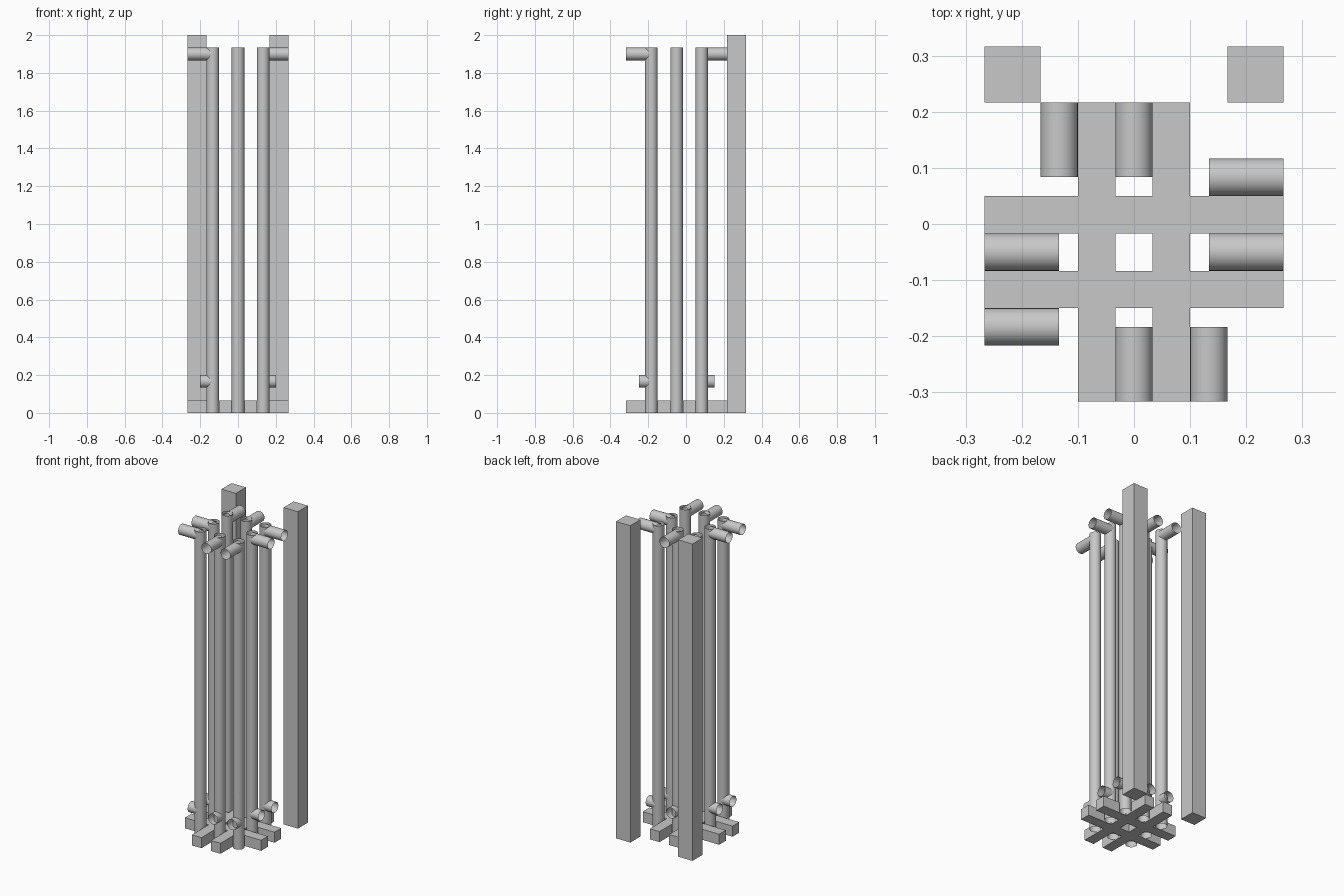
import bpy, bmesh
from mathutils import Vector

if "Cube" in bpy.data.objects:
    bpy.data.objects.remove(bpy.data.objects["Cube"])

U = 1 / 30            # base module: tube radius and half bar width
CY = -1.5 * U         # the tube cluster sits forward of the two posts

grey = bpy.data.materials.new("plain grey")
grey.diffuse_color = (0.58, 0.58, 0.58, 1)
grey.use_nodes = True
grey.node_tree.nodes["Principled BSDF"].inputs["Base Color"].default_value = grey.diffuse_color


def make(name, bm):
    bmesh.ops.recalc_face_normals(bm, faces=bm.faces)
    mesh = bpy.data.meshes.new(name)
    bm.to_mesh(mesh)
    bm.free()
    mesh.materials.append(grey)
    obj = bpy.data.objects.new(name, mesh)
    bpy.context.collection.objects.link(obj)
    return obj


def box(name, lo, hi):
    bm = bmesh.new()
    bmesh.ops.create_cube(bm, size=1)
    lo, hi = Vector(lo), Vector(hi)
    for v in bm.verts:
        v.co = (lo + hi) / 2 + v.co * (hi - lo)
    return make(name, bm)


def tube(name, start, end):
    """Open-ended smooth pipe between two points."""
    start, end = Vector(start), Vector(end)
    axis = end - start
    bm = bmesh.new()
    bmesh.ops.create_cone(bm, cap_ends=False, segments=32, radius1=U,
                          radius2=U, depth=axis.length)
    rot = axis.to_track_quat('Z', 'Y').to_matrix()
    for v in bm.verts:
        v.co = (start + end) / 2 + rot @ v.co
    for f in bm.faces:
        f.smooth = True
    return make(name, bm)


# Base lattice: two crossing pairs of bars merged into one slab
cuts = [-8 * U, -3 * U, -U, U, 3 * U, 8 * U]
bm = bmesh.new()
pts = [[bm.verts.new((x, y + CY, 0)) for y in cuts] for x in cuts]
for i in range(5):
    for j in range(5):
        if i % 2 or j % 2:
            bm.faces.new((pts[i][j], pts[i + 1][j],
                          pts[i + 1][j + 1], pts[i][j + 1]))
bmesh.ops.delete(bm, geom=[v for v in bm.verts if not v.link_faces],
                 context='VERTS')
top = bmesh.ops.extrude_face_region(bm, geom=bm.faces[:], use_keep_orig=True)
for v in top["geom"]:
    if isinstance(v, bmesh.types.BMVert):
        v.co.z = 2 * U
make("base_lattice", bm)

# Two square rear posts
for side, x in (("left", -8 * U), ("right", 5 * U)):
    box("rear_post_" + side, (x, 6.5 * U, 0), (x + 3 * U, 9.5 * U, 2))

# Eight pipes around the lattice, with outlets turned in a pinwheel
pipes = [(-1, 1, 0, 1), (0, 1, 0, 1), (1, 1, 1, 0), (1, 0, 1, 0),
         (1, -1, 0, -1), (0, -1, 0, -1), (-1, -1, -1, 0), (-1, 0, -1, 0)]
for n, (i, j, dx, dy) in enumerate(pipes, 1):
    x, y = 4 * U * i, 4 * U * j + CY
    tube(f"upright_pipe_{n}", (x, y, 0), (x, y, 58 * U))
    for label, z, length in (("upper", 57 * U, 4 * U), ("lower", 5 * U, 2 * U)):
        tube(f"{label}_outlet_{n}", (x, y, z),
             (x + dx * length, y + dy * length, z))
